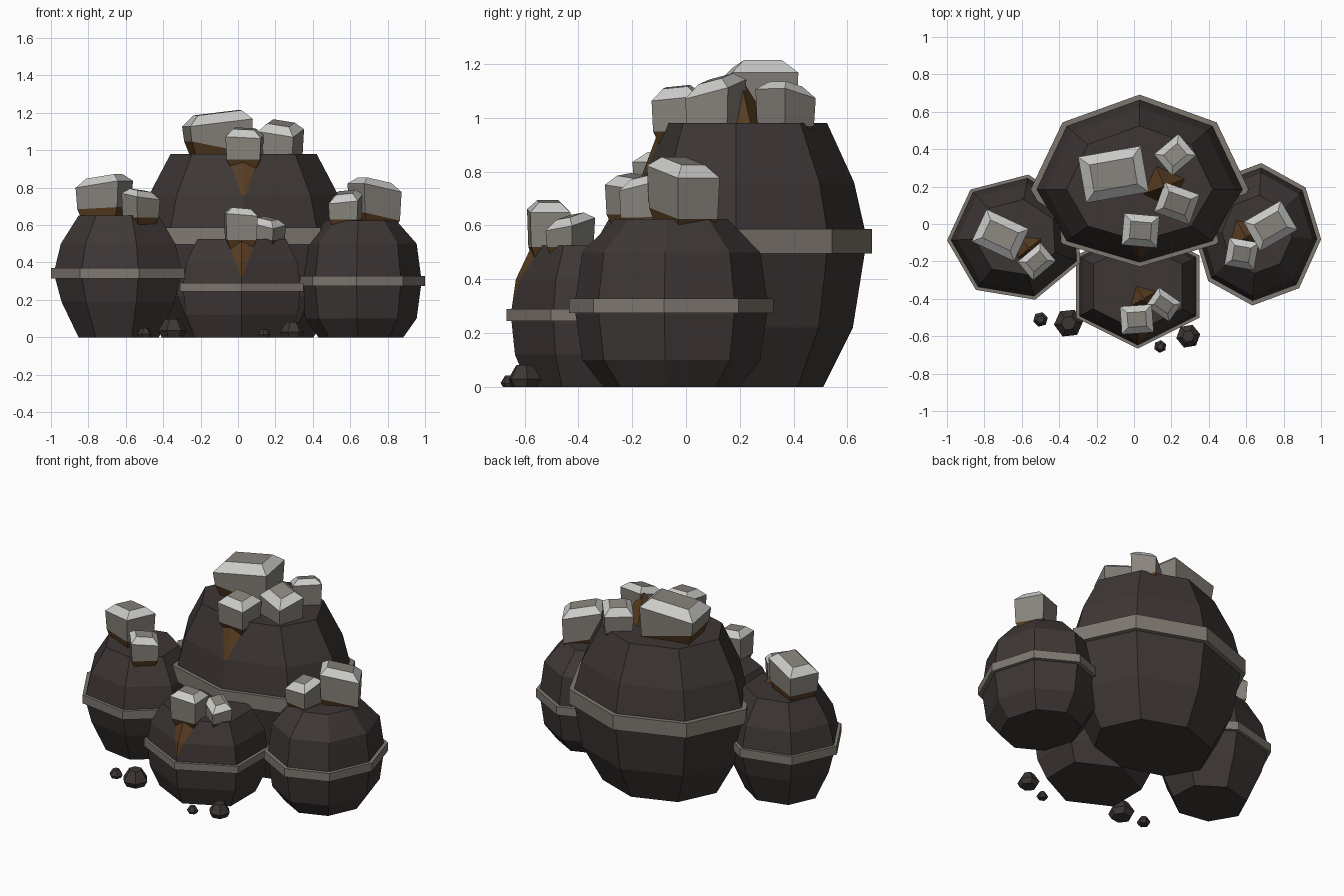
import bpy, bmesh, math, random
from mathutils import Vector, Matrix

cube = bpy.data.objects.get("Cube")
if cube:
    bpy.data.objects.remove(cube)
random.seed(4)


def material(name, rgb):
    m = bpy.data.materials.new(name)
    m.use_nodes = True
    m.diffuse_color = (*rgb, 1)
    bsdf = m.node_tree.nodes["Principled BSDF"]
    bsdf.inputs["Base Color"].default_value = (*rgb, 1)
    bsdf.inputs["Roughness"].default_value = 0.9
    return m


DARK = material("dark_clay", (0.047, 0.038, 0.036))
BAND = material("band_grey", (0.21, 0.187, 0.163))
STONE = material("stone_grey", (0.247, 0.228, 0.203))
EDGE = material("pale_edge", (0.6, 0.6, 0.59))
BROWN = material("earth_brown", (0.1, 0.047, 0.016))


def finish(name, bm, mats):
    bmesh.ops.recalc_face_normals(bm, faces=bm.faces)
    mesh = bpy.data.meshes.new(name)
    bm.to_mesh(mesh)
    bm.free()
    for m in mats:
        mesh.materials.append(m)
    ob = bpy.data.objects.new(name, mesh)
    bpy.context.collection.objects.link(ob)


def bridge(bm, a, b, index=0):
    for i in range(len(a)):
        j = (i + 1) % len(a)
        bm.faces.new((a[i], a[j], b[j], b[i])).material_index = index


def cut_spill(bm, x, y, tip, slope):
    """Cut a V of brown earth into the front faces above the tip."""
    for side in (-1, 1):
        faces = [f for f in bm.faces if f.calc_center_median().z > tip
                 and f.calc_center_median().y < y]
        edges = {e for f in faces for e in f.edges}
        verts = {v for f in faces for v in f.verts}
        bmesh.ops.bisect_plane(bm, geom=[*verts, *edges, *faces], plane_co=(x, 0, tip),
                               plane_no=(1, 0, -side * slope))
    bm.normal_update()
    for f in bm.faces:
        c = f.calc_center_median()
        if c.y < y and abs(f.normal.z) < 0.95 and abs(c.x - x) < slope * (c.z - tip):
            f.material_index = 1


def lathe(name, centre, radii, sides, phase, profile, mat, closed=False, spill=None):
    """Faceted turning; radii = side, front, back; profile = (ratio, z)."""
    bm = bmesh.new()
    rx, front, back = radii
    rings = []
    for ratio, z in profile:
        ring = []
        for i in range(sides):
            a = math.radians(phase) + i * math.tau / sides
            ry = back if math.sin(a) > 0 else front
            ring.append(bm.verts.new((centre[0] + ratio * rx * math.cos(a),
                                      centre[1] + ratio * ry * math.sin(a), z)))
        rings.append(ring)
    for a, b in zip(rings, rings[1:]):
        bridge(bm, a, b)
    if closed:
        bridge(bm, rings[-1], rings[0])
    else:
        bm.faces.new(rings[0])
        bm.faces.new(rings[-1])
    if spill:
        cut_spill(bm, *centre, *spill)
    finish(name, bm, [mat, BROWN])


def pot(name, centre, radii, sides, phase, profile, z0, z1, spill=None):
    lathe(name, centre, radii, sides, phase, profile, DARK, spill=spill)
    band = [(0.93, z0), (1.06, z0), (1.06, z1), (0.93, z1)]
    lathe(name + "_band", centre, radii, sides, phase, band, BAND, True)


def crystal(name, x, y, w, d, turn, z0, z1, tilt=(0, 0), seam=0.0, slope=0.0):
    """Block with tapered brown foot, grey walls, pale chamfer and grey top."""
    bm = bmesh.new()
    rot = Matrix.Rotation(math.radians(turn), 3, "Z")
    cut = 0.17 * min(w, d) + 0.01
    levels = [(0, z0 - 0.06, (0, 0), 0.65), (0, z0 + seam, (slope, 0), 0.94),
              (0, z1 - cut, tilt, 1), (cut, z1, tilt, 1)]
    rings = []
    for inset, z, lean, scale in levels:
        ring = []
        for sx, sy in ((-1, -1), (1, -1), (1, 1), (-1, 1)):
            px = sx * (w / 2 - inset) * scale
            py = sy * (d / 2 - inset) * scale
            local = Vector((px, py, z + lean[0] * px + lean[1] * py))
            ring.append(bm.verts.new(Vector((x, y, 0)) + rot @ local))
        rings.append(ring)
    for index, a, b in zip((2, 0, 1), rings, rings[1:]):
        bridge(bm, a, b, index)
    bm.faces.new(rings[0]).material_index = 2
    bm.faces.new(rings[-1])
    finish(name, bm, [STONE, EDGE, BROWN])


def mound(name, x, y, z, radius, height, turn):
    """Four-sided brown heap."""
    bm = bmesh.new()
    bmesh.ops.create_cone(bm, cap_ends=True, segments=4, radius1=radius, radius2=0.01,
                          depth=height, matrix=Matrix.Translation((x, y, z + height / 2))
                          @ Matrix.Rotation(math.radians(turn), 4, "Z"))
    finish(name, bm, [BROWN])


# Pots with their bands
pot("large_pot", (0.03, 0.185), (0.55, 0.39, 0.478), 8, 90,
    [(0.68, 0), (0.91, 0.22), (1, 0.49), (1, 0.59), (0.92, 0.76), (0.71, 0.98)],
    0.495, 0.587, (0.72, 0.32))
pot("right_pot", (-0.629, -0.07), (0.35, 0.328, 0.32), 7, 80,
    [(0.64, 0), (0.9, 0.19), (1, 0.32), (1, 0.37), (0.91, 0.5), (0.64, 0.65)], 0.315, 0.37)
pot("left_pot", (0.657, -0.055), (0.325, 0.36, 0.36), 8, -4,
    [(0.7, 0), (0.92, 0.1), (0.99, 0.27), (0.99, 0.33), (0.92, 0.5), (0.58, 0.625)], 0.275, 0.328)
pot("front_pot", (0.02, -0.335), (0.36, 0.313, 0.313), 6, 90,
    [(0.8, 0), (0.96, 0.12), (1, 0.24), (1, 0.29), (0.95, 0.4), (0.76, 0.525)],
    0.245, 0.29, (0.31, 0.36))

# Crystals: position, size, turn, height range, tilt, brown foot
crystal("large_crystal", -0.11, 0.265, 0.34, 0.25, 10, 0.97, 1.2, (0.12, 0), 0.045, -0.2)
crystal("back_crystal", 0.22, 0.37, 0.17, 0.15, 40, 0.97, 1.125, (0.02, -0.25))
crystal("side_crystal", 0.23, 0.11, 0.2, 0.17, -20, 0.97, 1.145, (-0.15, 0.25), 0.01)
crystal("middle_crystal", 0.035, -0.035, 0.19, 0.17, -5, 0.95, 1.115, (-0.05, 0.1))
crystal("right_pot_large_crystal", -0.715, -0.06, 0.25, 0.19, -25, 0.64, 0.86, (0.15, 0), 0.05, 0.05)
crystal("right_pot_small_crystal", -0.52, -0.2, 0.16, 0.13, 40, 0.64, 0.785, (-0.1, 0.15))
crystal("left_pot_large_crystal", 0.73, -0.01, 0.23, 0.18, 30, 0.62, 0.84, (-0.2, 0), 0.025, -0.2)
crystal("left_pot_small_crystal", 0.575, -0.16, 0.16, 0.15, -10, 0.63, 0.775, (0.1, 0.25))
crystal("front_pot_large_crystal", 0.015, -0.51, 0.17, 0.15, 4, 0.52, 0.69, (-0.08, 0))
crystal("front_pot_small_crystal", 0.16, -0.43, 0.15, 0.12, -35, 0.52, 0.635, (-0.2, 0.15))

# Earth mounds between the crystals
mound("large_pot_earth", 0.16, 0.2, 0.96, 0.13, 0.18, 20)
mound("right_pot_earth", -0.56, -0.13, 0.63, 0.1, 0.09, 40)
mound("left_pot_earth", 0.6, -0.07, 0.6, 0.13, 0.12, 30)
mound("front_pot_earth", 0.05, -0.4, 0.5, 0.1, 0.1, 30)

# Loose rocks on the ground
for i, (x, y, r) in enumerate(((-0.5, -0.51, 0.04), (-0.35, -0.53, 0.078),
                               (0.14, -0.655, 0.034), (0.29, -0.6, 0.065))):
    lathe(f"loose_rock_{i + 1}", (x, y), (r, r, r), 6, random.uniform(0, 60),
          [(0.75, 0), (1, 0.45 * r), (0.5, 1.25 * r)], DARK)
